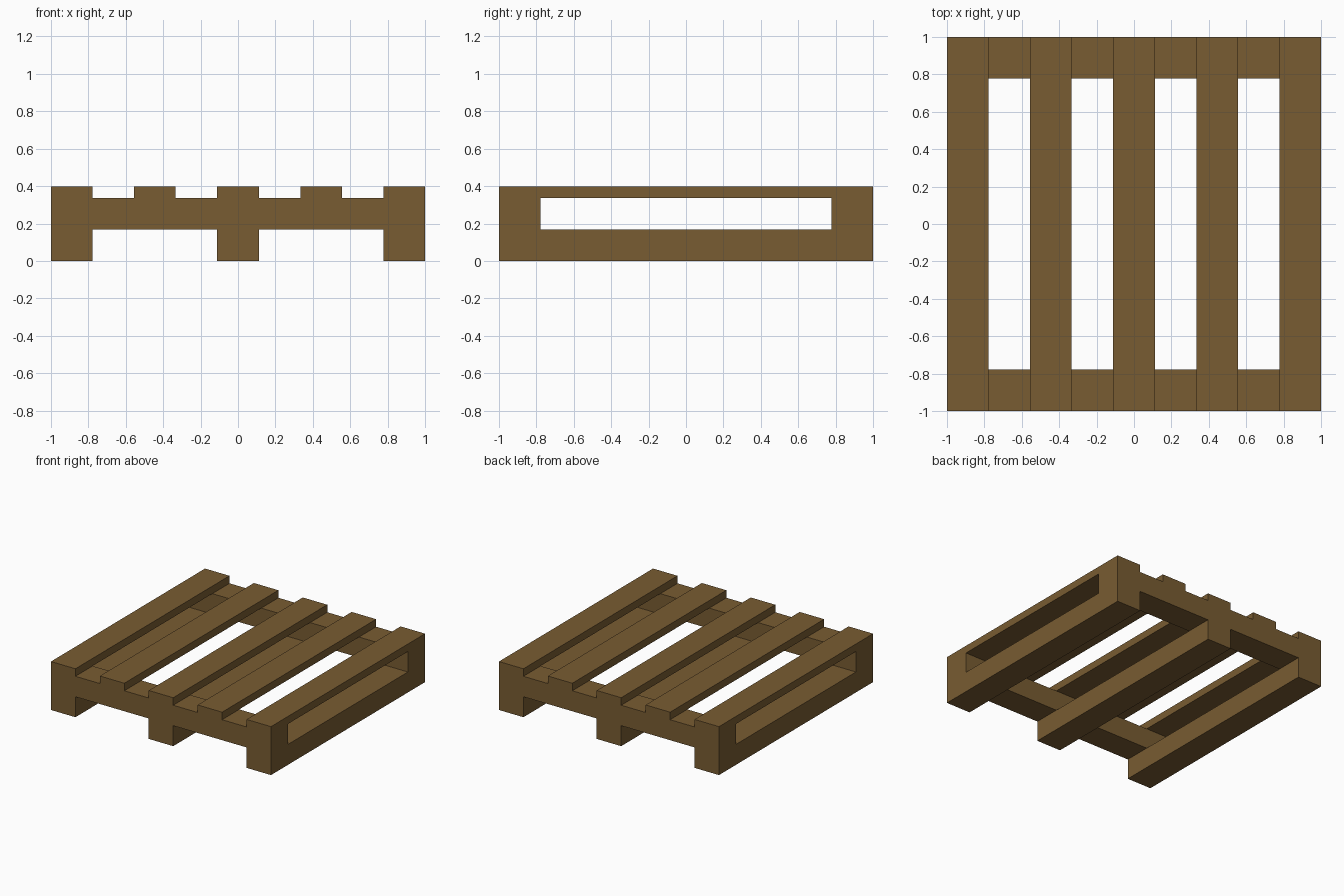
import bpy
import bmesh
from mathutils import Matrix

if "Cube" in bpy.data.objects:
    bpy.data.objects.remove(bpy.data.objects["Cube"])

BOARD = 2 / 9            # board width: nine equal strips across the pallet
Z_RUNNER, Z_BEAM, Z_TOP = 0.168, 0.336, 0.398

wood = bpy.data.materials.new("brown_wood")
wood.diffuse_color = (0.19, 0.107, 0.032, 1.0)
wood.use_nodes = True
wood.node_tree.nodes["Principled BSDF"].inputs["Base Color"].default_value = wood.diffuse_color


def board(name, x, y, width, length, z0, z1):
    """Axis-aligned plank centred at x, y and spanning z0 to z1."""
    bm = bmesh.new()
    bmesh.ops.create_cube(
        bm, size=1.0,
        matrix=Matrix.Translation((x, y, (z0 + z1) / 2))
        @ Matrix.Diagonal((width, length, z1 - z0, 1.0)))
    mesh = bpy.data.meshes.new(name)
    bm.to_mesh(mesh)
    bm.free()
    mesh.materials.append(wood)
    obj = bpy.data.objects.new(name, mesh)
    bpy.context.collection.objects.link(obj)


# Bottom runners, front to back
for side, i in (("left", -4), ("middle", 0), ("right", 4)):
    board(f"runner_{side}", i * BOARD, 0, BOARD, 2, 0, Z_RUNNER)

# Cross beams at the front and back edges
for side, s in (("front", -1), ("back", 1)):
    board(f"cross_beam_{side}", 0, s * 4 * BOARD, 2, BOARD, Z_RUNNER, Z_BEAM)

# Five deck slats with equal gaps
for n, i in enumerate(range(-4, 5, 2), 1):
    board(f"deck_slat_{n}", i * BOARD, 0, BOARD, 2, Z_BEAM, Z_TOP)
